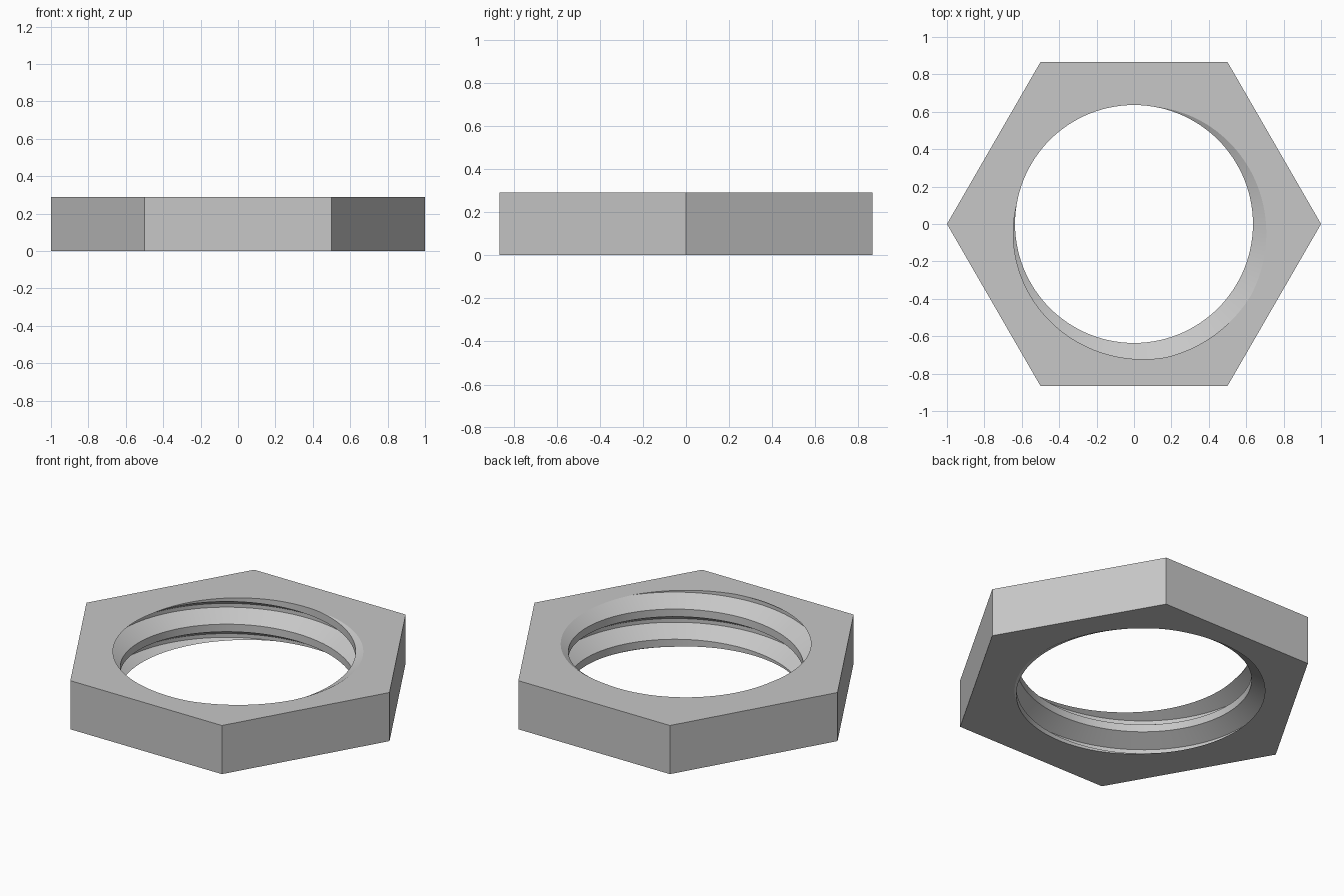
import bpy
import bmesh
from math import cos, sin, tau, radians

cube = bpy.data.objects.get("Cube")
if cube:
    bpy.data.objects.remove(cube, do_unlink=True)

HEIGHT = 0.29
PITCH = 0.18
CREST_R = 0.636
ROOT_R = 0.733
SEGMENTS = 120
START = radians(54)  # turns the thread so its groove breaks out of the top face

# One pitch of a trapezoid thread: radius and height as a share of the pitch
PROFILE = [(ROOT_R, -1 / 16), (ROOT_R, 1 / 16), (CREST_R, 3 / 8), (CREST_R, 5 / 8)]


def add_thread(bm):
    """Helical bore surface, welded at its seam and trimmed to the nut height."""
    columns = []
    for i in range(SEGMENTS + 1):
        a = tau * i / SEGMENTS
        lift = HEIGHT + PITCH * (a + START) / tau
        columns.append([
            bm.verts.new((r * cos(a), r * sin(a), lift + PITCH * (turn + f)))
            for turn in range(-4, 1) for r, f in PROFILE
        ])
    for left, right in zip(columns, columns[1:]):
        for k in range(len(left) - 1):
            bm.faces.new((left[k], left[k + 1], right[k + 1], right[k]))
    bmesh.ops.remove_doubles(bm, verts=bm.verts, dist=1e-5)
    for z, direction in ((0, -1), (HEIGHT, 1)):
        bmesh.ops.bisect_plane(
            bm, geom=bm.verts[:] + bm.edges[:] + bm.faces[:], dist=1e-6,
            plane_co=(0, 0, z), plane_no=(0, 0, direction), clear_outer=True)


def add_hexagon(bm):
    """Six outer walls, left open at the top and bottom."""
    rings = [[bm.verts.new((cos(tau * i / 6), sin(tau * i / 6), z)) for i in range(6)]
             for z in (0, HEIGHT)]
    low, high = rings
    for i in range(6):
        j = (i + 1) % 6
        bm.faces.new((low[i], low[j], high[j], high[i]))


def add_end_faces(bm):
    """Flat faces between the hexagon and the bore."""
    for z in (0, HEIGHT):
        rim = [e for e in bm.edges if e.is_boundary
               and all(abs(v.co.z - z) < 1e-4 for v in e.verts)]
        bmesh.ops.triangle_fill(bm, edges=rim, use_beauty=True, normal=(0, 0, 1))


# Hexagonal nut body with threaded bore
bm = bmesh.new()
add_thread(bm)
add_hexagon(bm)
add_end_faces(bm)
bmesh.ops.recalc_face_normals(bm, faces=bm.faces)
mesh = bpy.data.meshes.new("threaded_hex_nut")
bm.to_mesh(mesh)
bm.free()
nut = bpy.data.objects.new("threaded_hex_nut", mesh)
bpy.context.collection.objects.link(nut)

# Plain grey metal
steel = bpy.data.materials.new("steel_grey")
steel.use_nodes = True
colour = (0.57, 0.57, 0.57, 1)
steel.diffuse_color = colour
steel.node_tree.nodes["Principled BSDF"].inputs["Base Color"].default_value = colour
mesh.materials.append(steel)

bpy.ops.object.select_all(action="DESELECT")
nut.select_set(True)
bpy.context.view_layer.objects.active = nut
bpy.ops.object.shade_smooth_by_angle(angle=radians(20))
